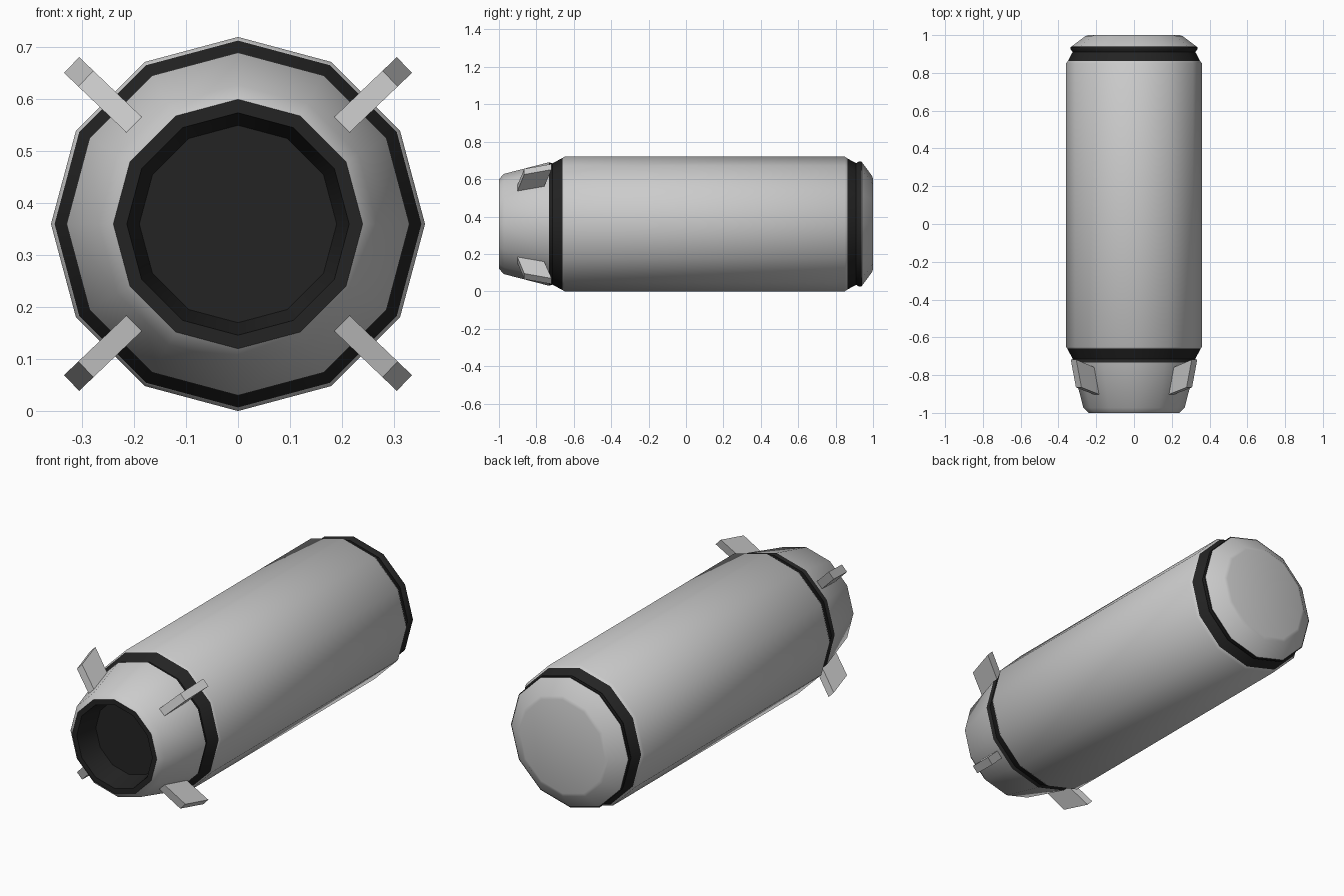
import bpy, bmesh, math
from mathutils import Vector

if "Cube" in bpy.data.objects:
    bpy.data.objects.remove(bpy.data.objects["Cube"])

AXIS_Z = 0.36   # height of the long axis
SIDES = 12


def material(name, rgb):
    m = bpy.data.materials.new(name)
    m.diffuse_color = (*rgb, 1)
    m.use_nodes = True
    m.node_tree.nodes["Principled BSDF"].inputs["Base Color"].default_value = m.diffuse_color
    return m


GREY = material("light grey", (0.60, 0.60, 0.60))
BLACK = material("black", (0.017, 0.017, 0.017))


def finish(bm, name, mat, angle):
    bmesh.ops.recalc_face_normals(bm, faces=bm.faces)
    me = bpy.data.meshes.new(name)
    bm.to_mesh(me)
    bm.free()
    me.materials.append(mat)
    ob = bpy.data.objects.new(name, me)
    bpy.context.collection.objects.link(ob)
    bpy.ops.object.select_all(action='DESELECT')
    ob.select_set(True)
    bpy.context.view_layer.objects.active = ob
    bpy.ops.object.shade_smooth_by_angle(angle=math.radians(angle))
    return ob


def lathe(name, profile, mat, angle=40, cap_start=False, cap_end=False, flip=False):
    """Turn a (y, radius) profile around the long axis."""
    bm = bmesh.new()
    rings = []
    for y, r in profile:
        rings.append([bm.verts.new((r * math.cos(a), y, AXIS_Z + r * math.sin(a)))
                      for a in (math.tau * i / SIDES for i in range(SIDES))])
    for a, b in zip(rings, rings[1:]):
        for i in range(SIDES):
            j = (i + 1) % SIDES
            bm.faces.new((a[i], a[j], b[j], b[i]))
    if cap_start:
        bm.faces.new(rings[0])
    if cap_end:
        bm.faces.new(rings[-1])
    ob = finish(bm, name, mat, angle)
    if flip:
        ob.data.flip_normals()
    return ob


# main barrel with small edge bevels
lathe("barrel", [(-0.66, 0.353), (-0.65, 0.36), (0.85, 0.36), (0.863, 0.35)], GREY)

# grooved black bands at both ends of the barrel
lathe("front_band", [(-0.66, 0.353), (-0.715, 0.324), (-0.733, 0.33)], BLACK)
lathe("rear_band", [(0.863, 0.35), (0.873, 0.345), (0.91, 0.325), (0.925, 0.335),
                    (0.938, 0.335), (0.938, 0.32)], BLACK)

# chamfered rear cap
lathe("rear_cap", [(0.93, 0.325), (0.94, 0.331), (0.995, 0.257), (1.0, 0.24)],
      GREY, angle=60, cap_end=True)

# tapered front nozzle, its black rim and recessed mouth
lathe("nozzle", [(-0.733, 0.33), (-0.973, 0.268), (-1.0, 0.24)], GREY)
lathe("nozzle_mouth", [(-1.0, 0.24), (-1.0, 0.214), (-0.88, 0.19)], BLACK,
      cap_end=True)

# four swept fins, mirrored left/right and up/down; outline is (y, radius)
FIN = [(-0.905, 0.265), (-0.865, 0.405), (-0.718, 0.443), (-0.765, 0.29)]
HALF = 0.021
for sx, side in ((1, "right"), (-1, "left")):
    for sz, level in ((1, "upper"), (-1, "lower")):
        a = math.radians(43.7)
        out = Vector((sx * math.cos(a), 0, sz * math.sin(a)))
        across = Vector((-sx * math.sin(a), 0, sz * math.cos(a)))
        bm = bmesh.new()
        near, far = [[bm.verts.new(out * r + across * t + Vector((0, y, AXIS_Z)))
                      for y, r in FIN] for t in (-HALF, HALF)]
        bm.faces.new(near)
        bm.faces.new(far)
        for i in range(4):
            j = (i + 1) % 4
            bm.faces.new((near[i], near[j], far[j], far[i]))
        finish(bm, f"{level}_{side}_fin", GREY, 30)
